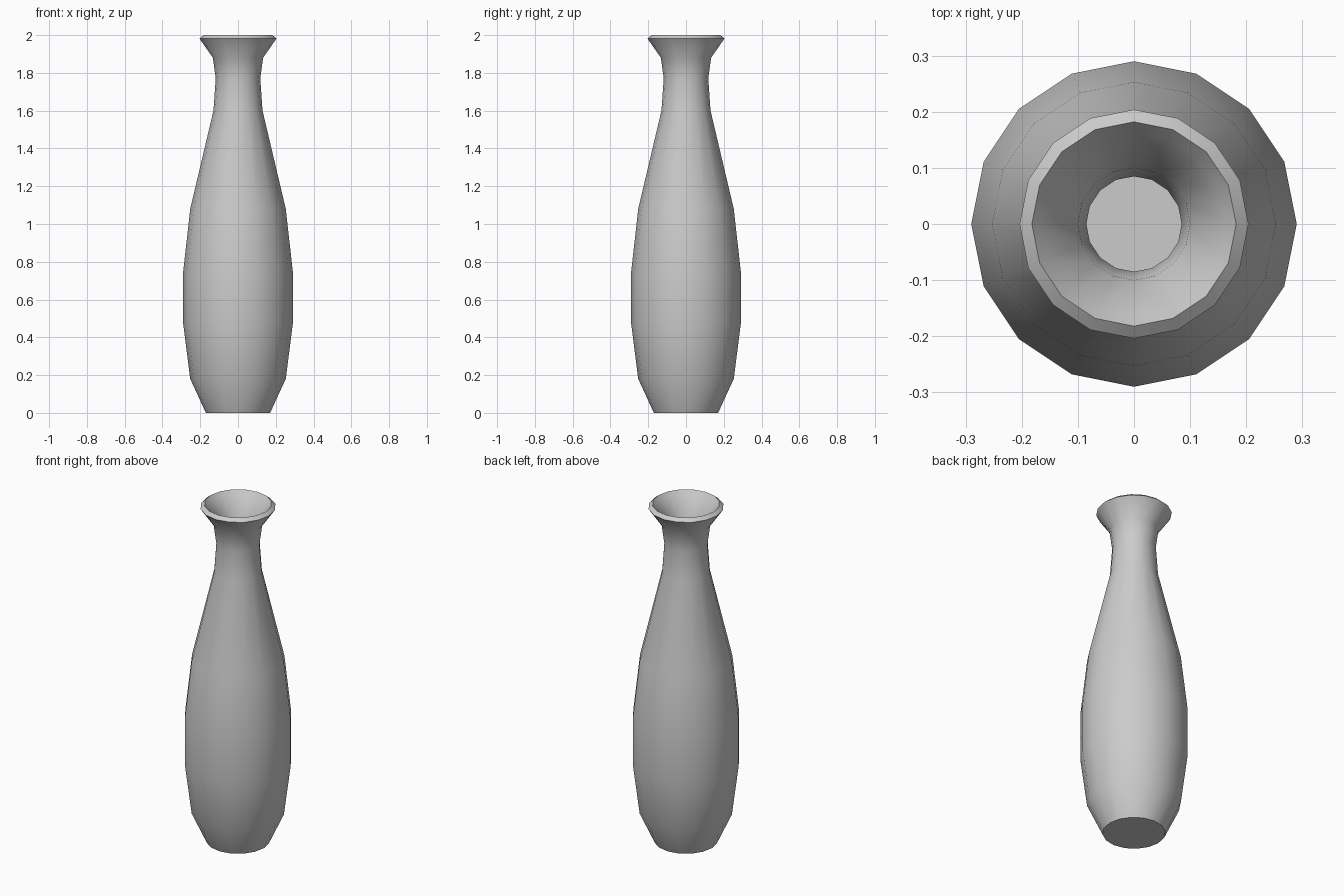
import bpy, bmesh, math

if "Cube" in bpy.data.objects:
    bpy.data.objects.remove(bpy.data.objects["Cube"])

SIDES = 16

# outer wall from base to lip, then inner wall down to the floor (radius, z)
outer = [(0.17, 0), (0.253, 0.18), (0.29, 0.47), (0.29, 0.75), (0.253, 1.08),
         (0.13, 1.60), (0.118, 1.77), (0.133, 1.88), (0.204, 1.982), (0.182, 2.0)]
inner = [(0.165, 1.978), (0.10, 1.89), (0.085, 1.77), (0.097, 1.59), (0.221, 1.07),
         (0.257, 0.74), (0.257, 0.48), (0.222, 0.19), (0.15, 0.035)]

bm = bmesh.new()
rings = []
for r, z in outer + inner:
    rings.append([bm.verts.new((r * math.cos(2 * math.pi * i / SIDES),
                                r * math.sin(2 * math.pi * i / SIDES), z))
                  for i in range(SIDES)])
for a, b in zip(rings, rings[1:]):
    for i in range(SIDES):
        j = (i + 1) % SIDES
        bm.faces.new((a[i], a[j], b[j], b[i]))

# base underside and inside floor
bm.faces.new(rings[0][::-1])
bm.faces.new(rings[-1])
bmesh.ops.recalc_face_normals(bm, faces=bm.faces[:])

mesh = bpy.data.meshes.new("vase")
bm.to_mesh(mesh)
bm.free()
vase = bpy.data.objects.new("vase", mesh)
bpy.context.collection.objects.link(vase)
bpy.context.view_layer.objects.active = vase
vase.select_set(True)
bpy.ops.object.shade_smooth_by_angle(angle=math.radians(55))
